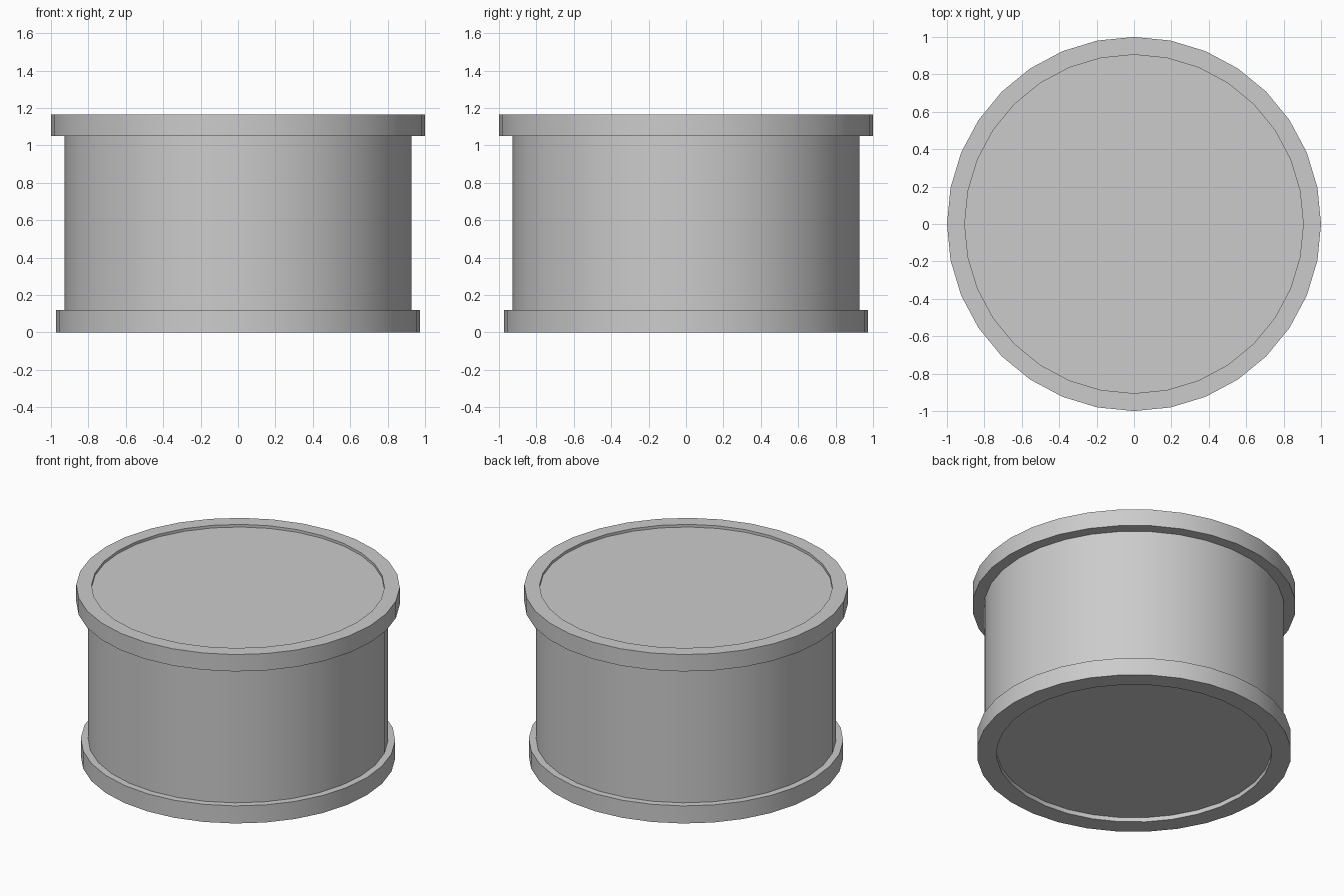
import bpy
import bmesh
import math

default_cube = bpy.data.objects.get("Cube")
if default_cube:
    bpy.data.objects.remove(default_cube, do_unlink=True)

SIDES = 32
HEIGHT = 1.165

grey = bpy.data.materials.new("plain grey")
grey.use_nodes = True
colour = (0.6, 0.6, 0.6, 1)
grey.diffuse_color = colour
grey.node_tree.nodes["Principled BSDF"].inputs["Base Color"].default_value = colour


def lathe(name, profile, closed):
    """Turn an (r, z) profile around z; an open profile is capped at both ends."""
    bm = bmesh.new()
    rings = []
    for r, z in profile:
        angles = [math.tau * i / SIDES for i in range(SIDES)]
        rings.append([bm.verts.new((r * math.cos(a), r * math.sin(a), z)) for a in angles])
    pairs = list(zip(rings, rings[1:]))
    if closed:
        pairs.append((rings[-1], rings[0]))
    else:
        bm.faces.new(rings[0])
        bm.faces.new(rings[-1])
    for low, high in pairs:
        for i in range(SIDES):
            j = (i + 1) % SIDES
            bm.faces.new((low[i], low[j], high[j], high[i]))
    bmesh.ops.recalc_face_normals(bm, faces=bm.faces)
    mesh = bpy.data.meshes.new(name)
    bm.to_mesh(mesh)
    bm.free()
    mesh.materials.append(grey)
    obj = bpy.data.objects.new(name, mesh)
    bpy.context.collection.objects.link(obj)
    bpy.ops.object.select_all(action="DESELECT")
    obj.select_set(True)
    bpy.context.view_layer.objects.active = obj
    bpy.ops.object.shade_smooth_by_angle(angle=math.radians(30))
    return obj


def band(name, inner, outer, bottom, top):
    """A hollow ring with a rectangular section."""
    section = [(inner, bottom), (outer, bottom), (outer, top), (inner, top)]
    return lathe(name, section, True)


# Drum body, whose end faces sit slightly inside the two rims
lathe("drum_body", [(0.927, 0.03), (0.927, HEIGHT - 0.018)], False)

# Rims
band("top_rim", 0.905, 1.0, 1.05, HEIGHT)
band("bottom_rim", 0.85, 0.972, 0, 0.12)
